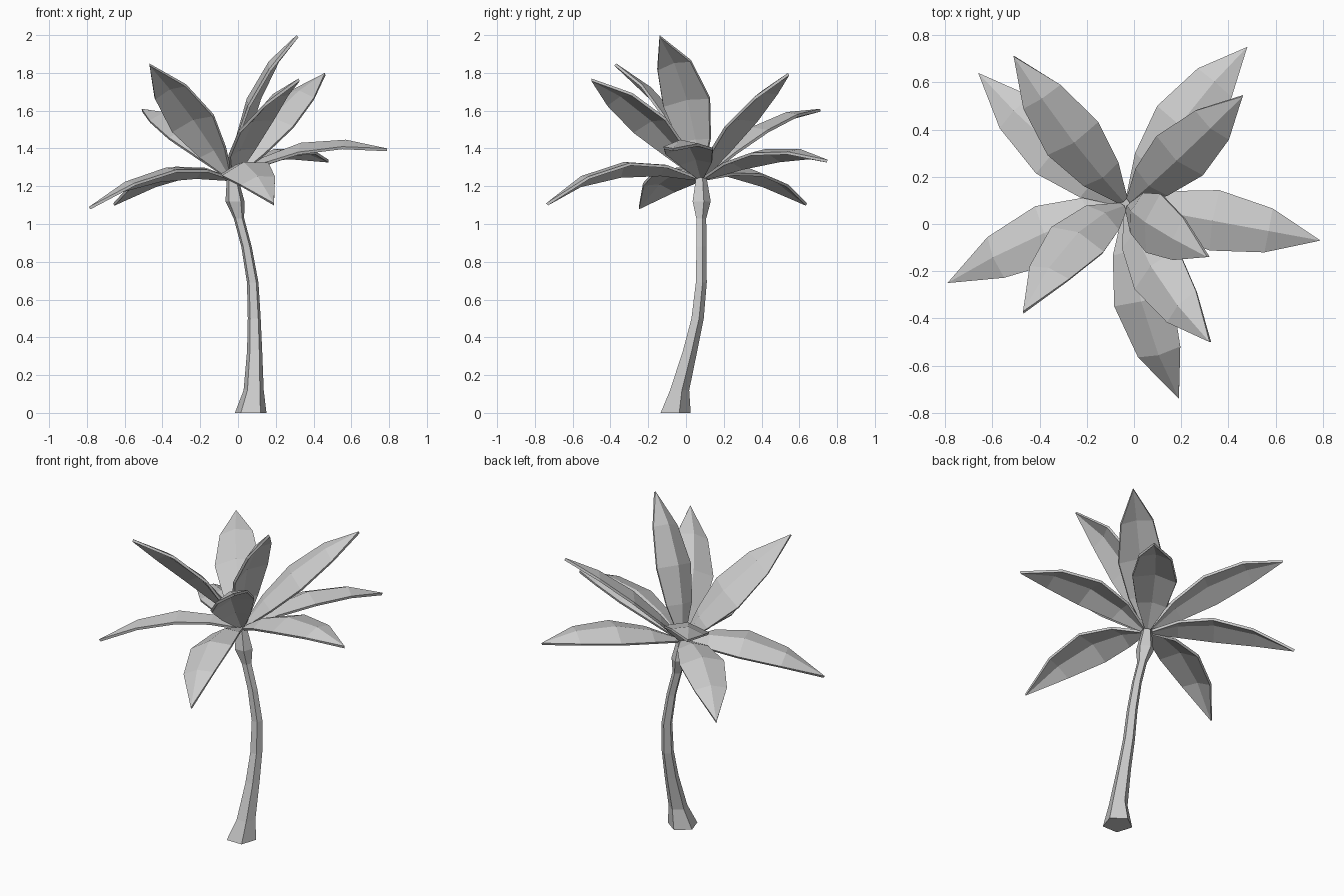
import bpy, bmesh, math
from mathutils import Vector

if "Cube" in bpy.data.objects:
    bpy.data.objects.remove(bpy.data.objects["Cube"])


def make_object(name, bm):
    mesh = bpy.data.meshes.new(name)
    bm.to_mesh(mesh)
    bm.free()
    obj = bpy.data.objects.new(name, mesh)
    bpy.context.collection.objects.link(obj)
    return obj


# Trunk: five-sided rings along a leaning path, with a bulb under the crown
# each ring: x, y, z, radius
rings = [
    (0.067, -0.063, 0.00, 0.088), (0.083, -0.039, 0.12, 0.056),
    (0.088, 0.018, 0.33, 0.042), (0.086, 0.058, 0.50, 0.036),
    (0.078, 0.078, 0.69, 0.032), (0.045, 0.079, 0.88, 0.029),
    (0.005, 0.078, 1.03, 0.029), (-0.016, 0.078, 1.12, 0.053),
    (-0.030, 0.078, 1.25, 0.030),
]
SIDES = 5
bm = bmesh.new()
loops = []
for x, y, z, r in rings:
    angles = [math.pi / 2 + 2 * math.pi * i / SIDES for i in range(SIDES)]
    loops.append([bm.verts.new((x + r * math.cos(a), y + r * math.sin(a), z)) for a in angles])
for lo, hi in zip(loops, loops[1:]):
    for i in range(SIDES):
        j = (i + 1) % SIDES
        bm.faces.new((lo[i], lo[j], hi[j], hi[i]))
bm.faces.new(loops[0][::-1])
bm.faces.new(loops[-1])
make_object("trunk", bm)


# Frond: folded leaf blade along an arched midrib, thickened downwards
ROOT = Vector((-0.03, 0.08, 1.24))
STATIONS = [(0.03, 0.022), (0.22, 0.09), (0.47, 0.13), (0.75, 0.095)]
FOLD = 0.3


def make_frond(name, mid, tip, roll):
    mid, tip = Vector(mid), Vector(tip)
    ctrl = 2 * mid - (ROOT + tip) / 2      # curve passes through mid
    c, s = math.cos(math.radians(roll)), math.sin(math.radians(roll))

    def point(t):
        return ROOT * (1 - t) ** 2 + ctrl * 2 * t * (1 - t) + tip * t * t

    def slope(t):
        return ((ctrl - ROOT) * (1 - t) + (tip - ctrl) * t).normalized()

    bm = bmesh.new()
    rows = []
    for t, w in STATIONS:
        p, d = point(t), slope(t)
        flat = d.cross(Vector((0, 0, 1))).normalized()
        normal = flat.cross(d)
        side, up = flat * c - normal * s, normal * c + flat * s
        rise, drop = up * w * FOLD * 0.4, up * w * FOLD * 0.6
        rows.append([bm.verts.new(v) for v in
                     (p - side * w - drop, p + rise, p + side * w - drop)])
    for a, b in zip(rows, rows[1:]):
        for i in range(2):
            bm.faces.new((a[i], a[i + 1], b[i + 1], b[i]))
    end = bm.verts.new(tip)
    for i in range(2):
        bm.faces.new((rows[-1][i], rows[-1][i + 1], end))
    obj = make_object(name, bm)
    mod = obj.modifiers.new("thickness", 'SOLIDIFY')
    mod.thickness = 0.015
    mod.offset = -1


# Crown: midrib middle, tip and roll in degrees of each frond
fronds = [
    ((0.36, 0.01, 1.42), (0.79, -0.07, 1.40), 5),
    ((0.21, 0.44, 1.385), (0.48, 0.75, 1.34), -8),
    ((0.20, 0.29, 1.57), (0.46, 0.54, 1.80), 10),
    ((-0.27, 0.37, 1.51), (-0.51, 0.71, 1.61), -10),
    ((-0.35, 0.33, 1.285), (-0.66, 0.64, 1.11), 0),
    ((-0.40, -0.05, 1.28), (-0.79, -0.25, 1.09), 12),
    ((-0.25, -0.06, 1.57), (-0.47, -0.37, 1.85), 28),
    ((0.04, -0.35, 1.31), (0.19, -0.74, 1.11), 15),
    ((0.09, -0.20, 1.56), (0.32, -0.50, 1.77), 20),
    ((0.07, 0.00, 1.68), (0.31, -0.14, 2.00), 22),
]
for n, (mid, tip, roll) in enumerate(fronds, 1):
    make_frond(f"frond_{n}", mid, tip, roll)
